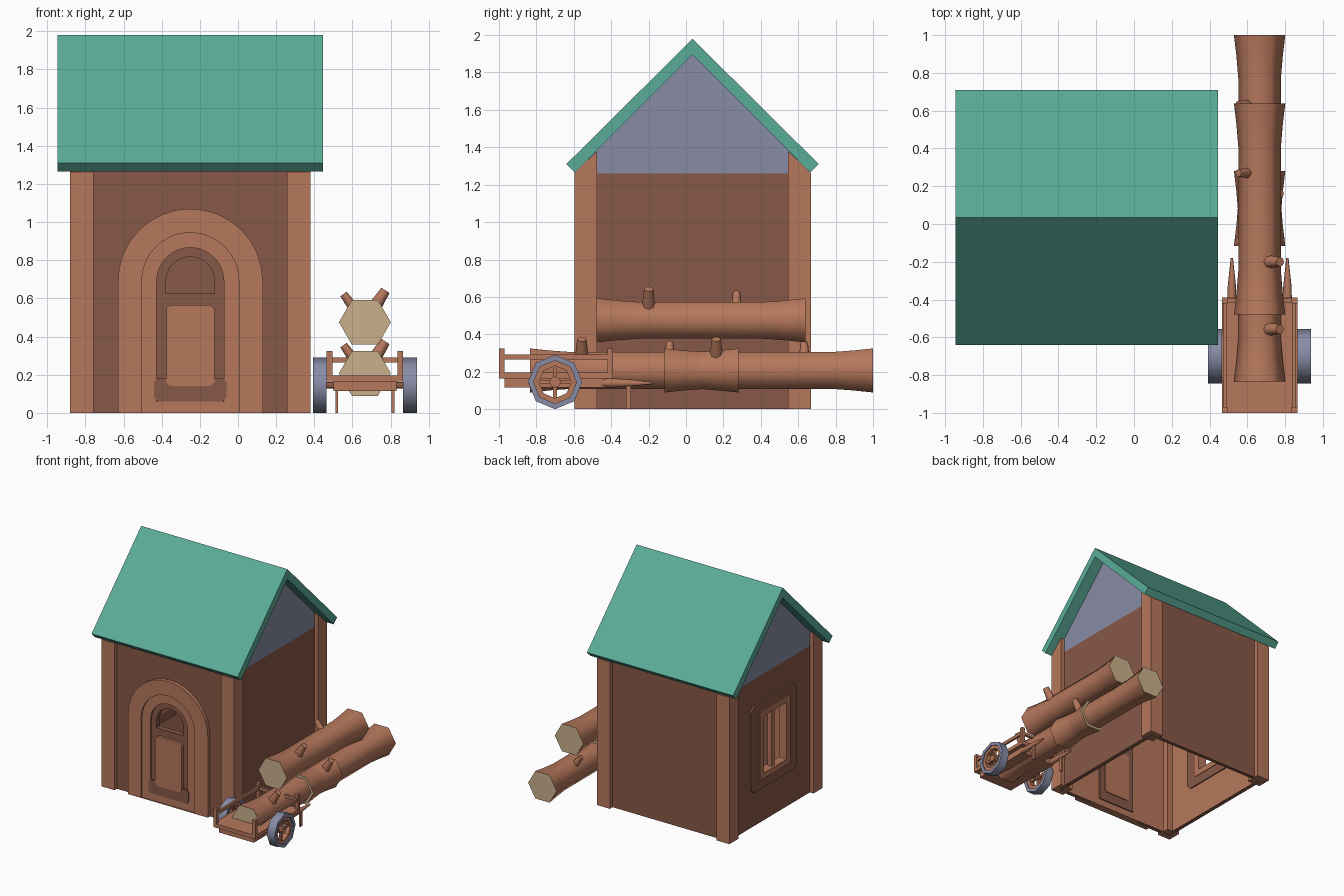
import bpy, bmesh, math
from mathutils import Vector

if "Cube" in bpy.data.objects:
    bpy.data.objects.remove(bpy.data.objects["Cube"])


def material(name, *rgb):
    lin = [((c / 255 + 0.055) / 1.055) ** 2.4 for c in rgb] + [1]
    m = bpy.data.materials.new(name)
    m.use_nodes = True
    m.diffuse_color = lin
    m.node_tree.nodes["Principled BSDF"].inputs["Base Color"].default_value = lin
    return m


WOOD = material("light wood", 182, 120, 92)
DARK = material("dark wood", 135, 88, 71)
ROOF = material("green roof", 91, 172, 152)
GREY = material("blue grey", 136, 140, 166)
CUT = material("cut wood", 203, 176, 140)


def finish(name, bm, mats, rule=None, smooth=0):
    bmesh.ops.recalc_face_normals(bm, faces=bm.faces[:])
    bm.normal_update()
    for f in bm.faces:
        if rule and rule(f.normal):
            f.material_index = 1
    me = bpy.data.meshes.new(name)
    bm.to_mesh(me)
    bm.free()
    for m in mats:
        me.materials.append(m)
    ob = bpy.data.objects.new(name, me)
    bpy.context.collection.objects.link(ob)
    if smooth:
        bpy.ops.object.select_all(action='DESELECT')
        ob.select_set(True)
        bpy.context.view_layer.objects.active = ob
        bpy.ops.object.shade_smooth_by_angle(angle=math.radians(smooth))
    return ob


def place(axis, d, p):
    return (d, p[0], p[1]) if axis == "x" else (p[0], d, p[1])


def prism(name, pts, axis, lo, hi, mats, rule=None):
    """Extrude a closed outline along an axis."""
    bm = bmesh.new()
    a, b = [[bm.verts.new(place(axis, d, p)) for p in pts] for d in (lo, hi)]
    bm.faces.new(a)
    bm.faces.new(b)
    for i in range(len(pts)):
        j = (i + 1) % len(pts)
        bm.faces.new((a[i], a[j], b[j], b[i]))
    return finish(name, bm, mats, rule)


def ring(name, outer, inner, axis, lo, hi, mats, rule=None, smooth=0):
    """Extrude the band between two outlines of equal length."""
    bm = bmesh.new()
    loops = [[bm.verts.new(place(axis, d, p)) for p in pts]
             for pts, d in ((outer, lo), (outer, hi), (inner, hi), (inner, lo))]
    for k in range(4):
        a, b = loops[k], loops[(k + 1) % 4]
        for i in range(len(a)):
            j = (i + 1) % len(a)
            bm.faces.new((a[i], a[j], b[j], b[i]))
    return finish(name, bm, mats, rule, smooth)


def loft(name, centres, radii, sides, mats, rule=None, smooth=0):
    """Straight tube with changing radius."""
    bm = bmesh.new()
    d = (Vector(centres[-1]) - Vector(centres[0])).normalized()
    u = d.cross(Vector((0, 0, 1))).normalized()
    v = u.cross(d)
    turn = [2 * math.pi * i / sides for i in range(sides)]
    rows = [[bm.verts.new(Vector(c) + r * (u * math.cos(t) + v * math.sin(t))) for t in turn]
            for c, r in zip(centres, radii)]
    bm.faces.new(rows[0])
    bm.faces.new(rows[-1])
    for a, b in zip(rows, rows[1:]):
        for i in range(sides):
            j = (i + 1) % sides
            bm.faces.new((a[i], a[j], b[j], b[i]))
    return finish(name, bm, mats, rule, smooth)


def box(name, x0, x1, y0, y1, z0, z1, mat):
    return prism(name, [(x0, z0), (x1, z0), (x1, z1), (x0, z1)], "y", y0, y1, [mat])


def rect(cu, cv, hu, hv, c=0):
    """Rectangle outline, with cut corners if c is given."""
    pts = []
    for su, sv in ((1, 1), (-1, 1), (-1, -1), (1, -1)):
        corner = [(cu + su * hu, cv + sv * (hv - c)), (cu + su * (hu - c), cv + sv * hv)]
        pts += (corner if su * sv > 0 else corner[::-1]) if c else corner[:1]
    return pts


HX, HY = -0.25, 0.03     # house centre
SPRING = 0.69            # height where the door arch starts


def arch(r, z0, n=16):
    arc = [(HX + r * math.cos(math.pi * i / n), SPRING + r * math.sin(math.pi * i / n))
           for i in range(n + 1)]
    return [(HX + r, z0)] + arc + [(HX - r, z0)]


def octagon(y, z, r):
    return [(y + r * math.cos(math.pi * i / 4), z + r * math.sin(math.pi * i / 4)) for i in range(8)]


# Roof, gables and corner posts
RY = 0.035
prism("roof", [(RY, 1.98), (RY + .675, 1.31), (RY + .63, 1.265), (RY, 1.895),
               (RY - .63, 1.265), (RY - .675, 1.31)], "x", -0.945, 0.445, [ROOF])
prism("gables", [(RY - .56, 1.26), (RY + .56, 1.26), (RY + .56, 1.335), (RY, 1.895),
                 (RY - .56, 1.335)], "x", -0.845, 0.345, [GREY])
for s, end in ((-1, "front"), (1, "back")):
    o, i = RY + s * .632, RY + s * .51
    for x, side in ((-0.88, "right"), (0.257, "left")):
        prism(f"{end}_{side}_post", [(o, 0), (i, 0), (i, 1.38), (o, 1.262)], "x", x, x + .123, [WOOD])

# Walls, with the front and window walls lined in light wood
door_hole = arch(.25, 0)
prism("front_wall", [(0.34, 0), (0.34, 1.29), (-0.84, 1.29), (-0.84, 0)] + door_hole[::-1],
      "y", -0.565, -0.53, [DARK, WOOD], lambda n: n.y > .9)
box("back_wall", -0.84, 0.34, 0.60, 0.63, 0, 1.29, DARK)
box("left_wall", 0.31, 0.345, -0.55, 0.61, 0, 1.26, DARK)
ring("window_wall", rect(HY, .63, .58, .63), rect(HY, .67, .25, .32),
     "x", -0.845, -0.81, [DARK, WOOD], lambda n: n.x > .9)

# Window
ring("window_surround", rect(HY, .665, .31, .37, .04), rect(HY, .67, .20, .29, .01),
     "x", -0.86, -0.80, [DARK])
ring("window_frame", rect(HY, .67, .205, .295), rect(HY, .67, .155, .245), "x", -0.87, -0.795, [WOOD])
box("window_mullion", -0.85, -0.81, HY - .02, HY + .02, .42, .92, WOOD)

# Door
ring("door_arch", arch(.38, 0), arch(.255, 0), "y", -0.595, -0.56, [WOOD])
ring("door_frame", arch(.257, 0), arch(.176, .06), "y", -0.58, -0.53, [WOOD])
ring("door_leaf", arch(.178, .058), arch(.128, .625), "y", -0.565, -0.52, [DARK])
prism("door_kick_plate", rect(HX, .12, .19, .06, .02), "y", -0.585, -0.578, [DARK])
prism("door_panel", rect(HX, .353, .126, .213, .02), "y", -0.588, -0.512, [WOOD])

# Logs with flared ends and branch stubs
LX = 0.665
for name, y, z in (("top_log", .08, .475), ("front_log", -.277, .207), ("back_log", .442, .207)):
    along = (-.558, -.45, -.33, .33, .45, .558)
    loft(name, [(LX, y + t, z) for t in along], (.136, .123, .113, .113, .123, .136), 6,
         [WOOD, CUT], lambda n: abs(n.y) > .95, 65)
    loft(name + "_large_stub", [(LX + .035, y - .28, z + .055), (LX + .108, y - .28, z + .167)],
         (.038, .025), 8, [WOOD], smooth=50)
    loft(name + "_small_stub", [(LX - .04, y + .19, z + .05), (LX - .112, y + .19, z + .148)],
         (.03, .02), 8, [WOOD], smooth=50)

# Cart body
box("cart_bed", .465, .865, -1, -.39, .165, .197, WOOD)
box("cart_underframe", .5, .83, -.97, -.43, .115, .165, WOOD)
box("cart_back_bar", .49, .84, -.415, -.395, .265, .29, WOOD)
loft("cart_axle", [(.41, -.7, .145), (.92, -.7, .145)], (.018, .018), 8, [WOOD])

WY, WZ = -0.70, 0.145    # wheel centre
for s, side in ((-1, "right"), (1, "left")):
    def span(a, b):
        return sorted((LX + s * a, LX + s * b))

    # Side rail, posts, handle and leg
    box(side + "_cart_rail", *span(.175, .193), -1, -.39, .265, .292, WOOD)
    for y, end in ((-1, "front"), (-.42, "back")):
        box(f"{side}_cart_{end}_post", *span(.17, .2), y, y + .03, .165, .325, WOOD)
    hx = LX + s * .147
    loft(side + "_cart_handle", [(hx, -.45, .14), (hx, -.33, .14), (hx, -.18, .14)],
         (.025, .022, .006), 8, [WOOD], smooth=50)
    box(side + "_cart_leg", hx - .007, hx + .007, -.32, -.295, 0, .135, WOOD)

    # Wheel
    ring(side + "_tyre", octagon(WY, WZ, .145), octagon(WY, WZ, .115),
         "x", *span(.2, .272), [GREY], smooth=50)
    ring(side + "_rim", octagon(WY, WZ, .116), octagon(WY, WZ, .086), "x", *span(.208, .262), [WOOD])
    box(side + "_upright_spoke", *span(.222, .242), WY - .01, WY + .01, WZ - .1, WZ + .1, WOOD)
    box(side + "_level_spoke", *span(.222, .242), WY - .1, WY + .1, WZ - .01, WZ + .01, WOOD)
    prism(side + "_hub", octagon(WY, WZ, .03), "x", *span(.205, .26), [WOOD])
